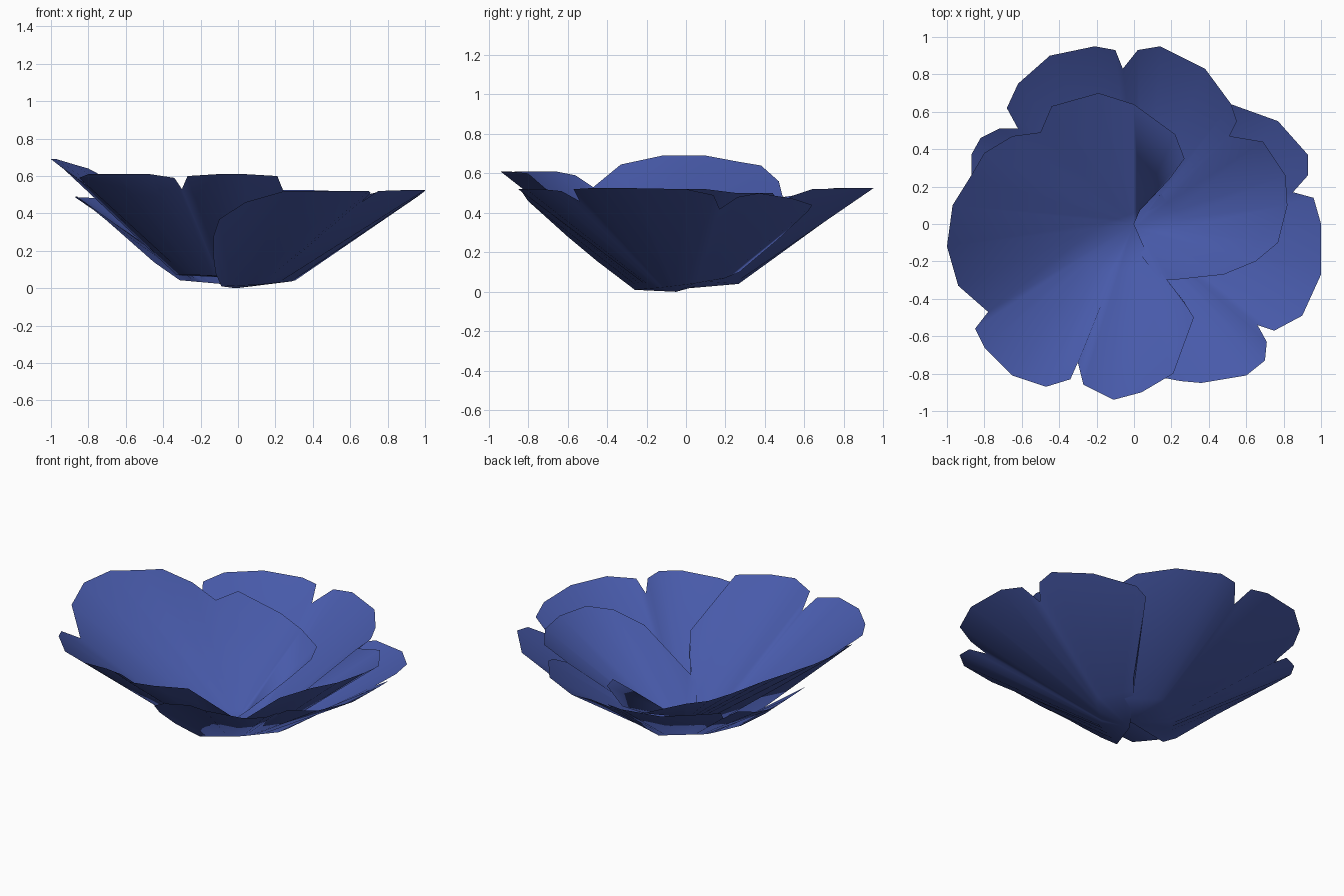
import bpy, bmesh
from mathutils import Vector

blue = bpy.data.materials.new("petal blue")
blue.diffuse_color = (0.064, 0.102, 0.40, 1)


def foot_point(foot, p, late):
    """Point where the direction of p crosses the foot line, or the nearer end of it."""
    for a, b in zip(foot, foot[1:]):
        a, b = Vector(a), Vector(b)
        ca, cb = p.x * a.y - p.y * a.x, p.x * b.y - p.y * b.x
        if ca * cb <= 0 and ca != cb:
            q = a.lerp(b, ca / (ca - cb))
            if q.x * p.x + q.y * p.y > 0:
                return q
    return Vector(foot[-1] if late else foot[0])


def petal(name, tip, foot, rim):
    """Fan-shaped petal sheet: tip point, foot line, lobed rim (counter-clockwise)."""
    bm = bmesh.new()
    centre = bm.verts.new(tip)
    inner, outer = [], []
    for i, p in enumerate(rim):
        p = Vector(p)
        inner.append(bm.verts.new(foot_point(foot, p, i > len(rim) / 2)))
        outer.append(bm.verts.new(p))
    for i in range(len(rim) - 1):
        bm.faces.new((inner[i], outer[i], outer[i + 1], inner[i + 1]))
        bm.faces.new((centre, inner[i], inner[i + 1]))
    bmesh.ops.remove_doubles(bm, verts=bm.verts, dist=0.0005)
    for f in bm.faces:
        f.smooth = True
    me = bpy.data.meshes.new(name)
    bm.to_mesh(me)
    bm.free()
    me.materials.append(blue)
    ob = bpy.data.objects.new(name, me)
    bpy.context.collection.objects.link(ob)


# Outer petal: front right, three lobes
petal("outer_petal", (-0.01, -0.05, 0.0),
      [(-0.09, -0.26, 0.01), (0.12, -0.14, 0.02), (0.32, 0.03, 0.04), (0.17, 0.20, 0.07)], [
    (-0.12, -0.35, 0.08), (-0.13, -0.45, 0.155), (-0.13, -0.60, 0.28),
    (-0.10, -0.70, 0.37), (0.04, -0.80, 0.46), (0.25, -0.84, 0.52),
    (0.36, -0.85, 0.52), (0.60, -0.81, 0.52), (0.70, -0.73, 0.52),
    (0.71, -0.63, 0.51), (0.66, -0.54, 0.46), (0.75, -0.57, 0.52),
    (0.90, -0.49, 0.525), (1.00, -0.27, 0.525), (1.00, 0.00, 0.52),
    (0.96, 0.14, 0.49), (0.85, 0.17, 0.42), (0.93, 0.26, 0.48),
    (0.93, 0.37, 0.50), (0.77, 0.55, 0.47), (0.52, 0.64, 0.44),
    (0.43, 0.62, 0.41), (0.34, 0.46, 0.26), (0.23, 0.27, 0.10)])

# Middle petal: right, back and left, four lobes
petal("middle_petal", (0.0, -0.02, 0.015),
      [(0.03, -0.10, 0.04), (0.30, 0.00, 0.06), (0.01, 0.27, 0.04),
       (-0.21, 0.08, 0.035), (-0.34, -0.165, 0.045)], [
    (0.04, -0.17, 0.07), (0.13, -0.29, 0.15), (0.20, -0.30, 0.18),
    (0.48, -0.27, 0.41), (0.65, -0.20, 0.49), (0.77, -0.10, 0.52),
    (0.82, 0.10, 0.52), (0.81, 0.26, 0.50), (0.69, 0.44, 0.50),
    (0.51, 0.47, 0.45), (0.55, 0.55, 0.49), (0.52, 0.64, 0.52),
    (0.38, 0.83, 0.525), (0.14, 0.95, 0.525), (0.02, 0.93, 0.52),
    (-0.06, 0.83, 0.45), (-0.10, 0.93, 0.52), (-0.21, 0.95, 0.525),
    (-0.45, 0.90, 0.525), (-0.62, 0.75, 0.525), (-0.68, 0.62, 0.50),
    (-0.62, 0.51, 0.41), (-0.72, 0.51, 0.48), (-0.82, 0.46, 0.485),
    (-0.87, 0.37, 0.485), (-0.87, 0.20, 0.49), (-0.86, 0.02, 0.49),
    (-0.70, -0.10, 0.36), (-0.45, -0.16, 0.14)])

# Inner petal: back, left and front, four lobes, the tallest
petal("inner_petal", (0.0, 0.0, 0.055),
      [(0.03, 0.07, 0.085), (-0.14, 0.01, 0.07), (-0.34, -0.10, 0.07),
       (-0.21, -0.26, 0.07), (0.00, -0.24, 0.065), (0.07, -0.16, 0.065)], [
    (0.05, 0.12, 0.11), (0.19, 0.24, 0.26), (0.27, 0.35, 0.36),
    (0.22, 0.48, 0.38), (0.00, 0.64, 0.37), (-0.19, 0.70, 0.40),
    (-0.44, 0.63, 0.50), (-0.50, 0.49, 0.48), (-0.65, 0.47, 0.56),
    (-0.80, 0.38, 0.64), (-0.87, 0.26, 0.66), (-0.97, 0.10, 0.69),
    (-1.00, -0.12, 0.69), (-0.94, -0.33, 0.645), (-0.78, -0.47, 0.53),
    (-0.85, -0.56, 0.59), (-0.80, -0.66, 0.61), (-0.65, -0.81, 0.61),
    (-0.47, -0.87, 0.61), (-0.34, -0.83, 0.59), (-0.30, -0.74, 0.53),
    (-0.27, -0.86, 0.60), (-0.11, -0.94, 0.61), (0.04, -0.90, 0.61),
    (0.21, -0.80, 0.60), (0.32, -0.50, 0.33), (0.27, -0.42, 0.24),
    (0.13, -0.29, 0.13)])
